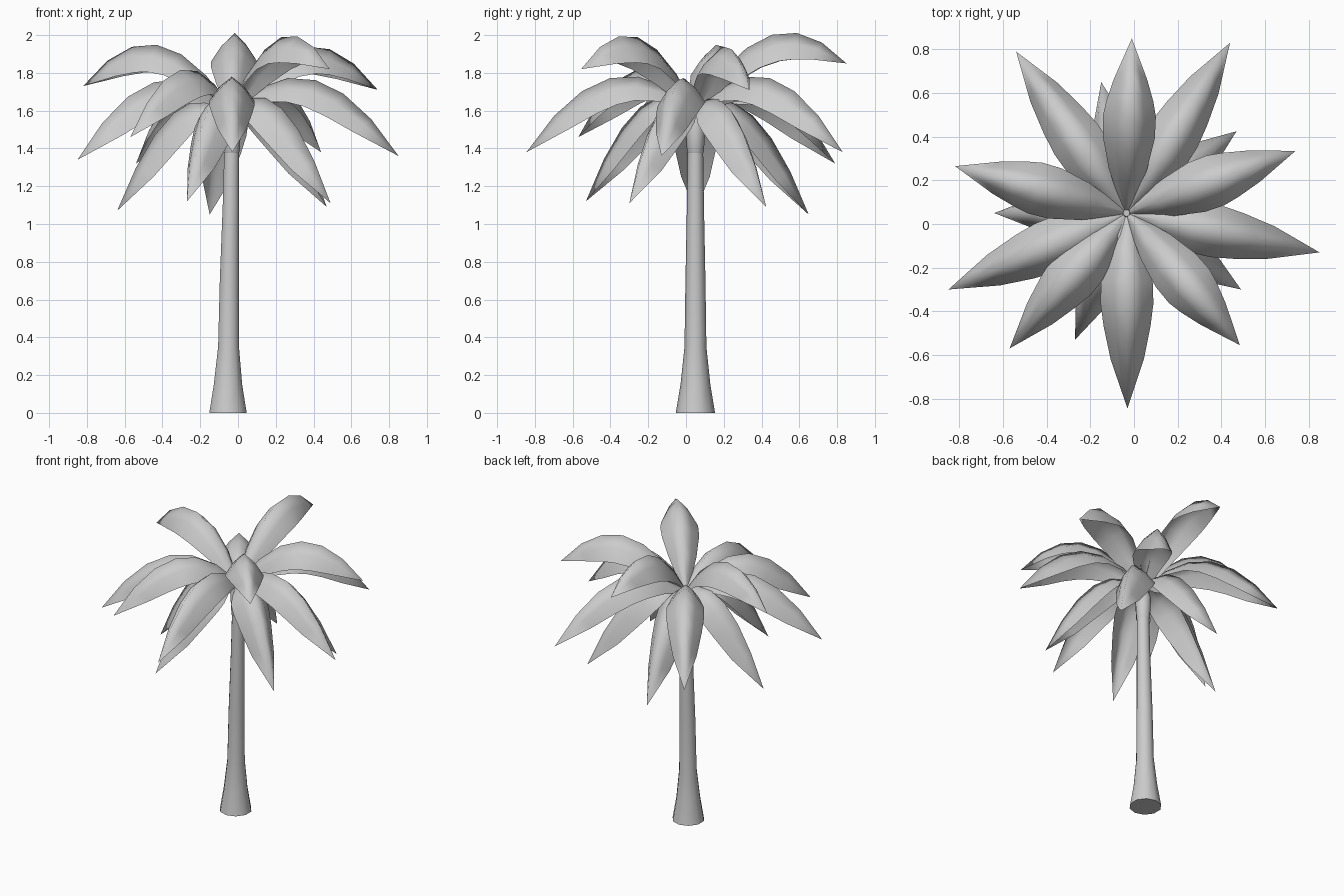
import bpy, bmesh, math
from mathutils import Vector

cube = bpy.data.objects.get("Cube")
if cube:
    bpy.data.objects.remove(cube)

grey = bpy.data.materials.new("plain grey")
grey.use_nodes = True
grey.diffuse_color = (0.6, 0.6, 0.6, 1)
grey.node_tree.nodes["Principled BSDF"].inputs["Base Color"].default_value = (0.6, 0.6, 0.6, 1)


def finish(bm, name, angle):
    mesh = bpy.data.meshes.new(name)
    bm.to_mesh(mesh)
    bm.free()
    mesh.materials.append(grey)
    obj = bpy.data.objects.new(name, mesh)
    bpy.context.collection.objects.link(obj)
    bpy.ops.object.select_all(action='DESELECT')
    obj.select_set(True)
    bpy.context.view_layer.objects.active = obj
    bpy.ops.object.shade_smooth_by_angle(angle=math.radians(angle))


def lathe(name, rings, sides=10):
    """Stack of rings given as (centre x, z, radius)."""
    bm = bmesh.new()
    loops = []
    for x, z, r in rings:
        angles = [math.tau * (i + 0.5) / sides for i in range(sides)]
        loops.append([bm.verts.new((x + r * math.cos(a), 0.05 + r * math.sin(a), z)) for a in angles])
    for a, b in zip(loops, loops[1:]):
        for i in range(sides):
            j = (i + 1) % sides
            bm.faces.new((a[i], a[j], b[j], b[i]))
    bm.faces.new(loops[0][::-1])
    bm.faces.new(loops[-1])
    finish(bm, name, 50)


# Trunk with a flared foot, and the swollen crown the fronds grow from
lathe("trunk", [(-0.053, 0, 0.104), (-0.053, 0.15, 0.079), (-0.05, 0.35, 0.058),
                (-0.046, 0.7, 0.053), (-0.038, 1.1, 0.045), (-0.034, 1.38, 0.041)])
lathe("crown", [(-0.034, 1.365, 0.036), (-0.034, 1.385, 0.045), (-0.034, 1.53, 0.053),
                (-0.034, 1.57, 0.04), (-0.034, 1.63, 0.015)])

# Half width and droop of the edges along a frond, from base to just before the tip
WIDTHS = [0.02, 0.088, 0.119, 0.121, 0.107, 0.076]
DROOPS = [0.02, 0.088, 0.128, 0.145, 0.142, 0.105]
# Arched cross-section: sideways and downward factors
SECTION = [(-1, 1), (-0.55, 0.42), (0, 0), (0.55, 0.42), (1, 1)]
THICKNESS = 0.004


def frond(name, tip):
    tip = Vector(tip)
    start = Vector((-0.034, 0.05, 1.61))
    flat = Vector((tip.x - start.x, tip.y - start.y, 0))
    control = start + flat * 0.51
    lift = tip.z - 1.07
    control.z = 1.835 + 0.78 * lift - 0.28 * lift ** 2
    side = Vector((0, 0, 1)).cross(flat).normalized()
    bm = bmesh.new()
    # Upper skin, then an underside skin facing down
    for depth, underside in ((0, False), (THICKNESS, True)):
        rows = []
        for k, (w, droop) in enumerate(zip(WIDTHS, DROOPS)):
            t = k / len(WIDTHS)
            p = start * (1 - t) ** 2 + control * 2 * t * (1 - t) + tip * t * t
            along = ((control - start) * (1 - t) + (tip - control) * t).normalized()
            up = along.cross(side)
            rows.append([bm.verts.new(p + side * s * w - up * (d * droop + depth * (1 - d)))
                         for s, d in SECTION])
        end = bm.verts.new(tip)
        faces = []
        for a, b in zip(rows, rows[1:]):
            for i in range(len(SECTION) - 1):
                faces.append(bm.faces.new((a[i], b[i], b[i + 1], a[i + 1])))
        for a, b in zip(rows[-1], rows[-1][1:]):
            faces.append(bm.faces.new((a, end, b)))
        if underside:
            bmesh.ops.reverse_faces(bm, faces=faces)
    finish(bm, name, 180)


# Long fronds spread around the top, short drooping ones beneath
UPPER = [(-0.54, 0.79, 1.32), (-0.01, 0.85, 1.85), (0.44, 0.83, 1.38), (0.74, 0.335, 1.71),
         (0.85, -0.13, 1.36), (0.485, -0.555, 1.82), (-0.03, -0.845, 1.38),
         (-0.57, -0.57, 1.46), (-0.85, -0.3, 1.34), (-0.82, 0.265, 1.73)]
LOWER = [(-0.15, 0.65, 1.05), (0.47, 0.425, 1.09), (0.49, -0.3, 1.11),
         (-0.27, -0.53, 1.12), (-0.64, 0.05, 1.07)]
for i, tip in enumerate(UPPER):
    frond(f"upper_frond_{i + 1}", tip)
for i, tip in enumerate(LOWER):
    frond(f"lower_frond_{i + 1}", tip)
